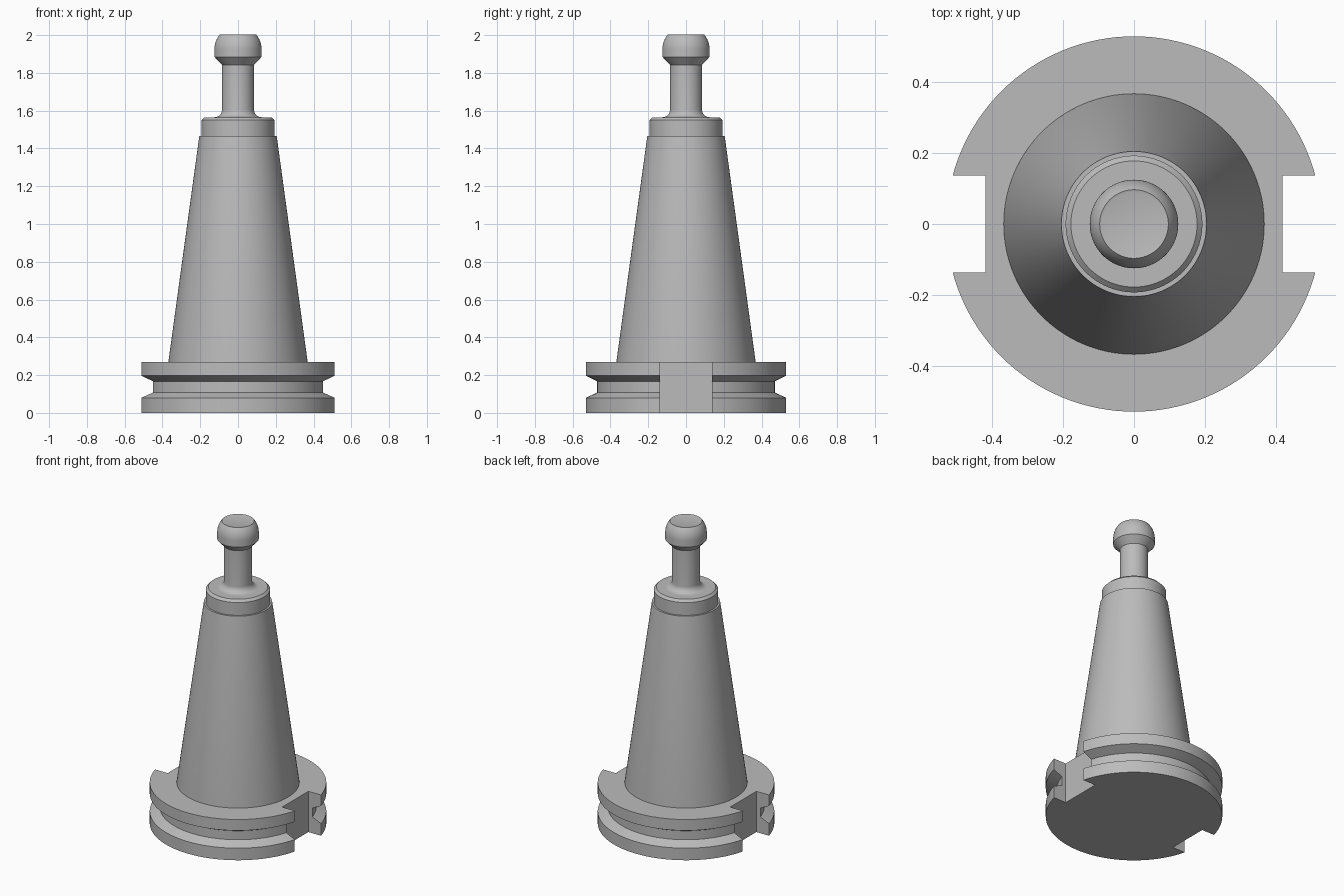
import bpy, bmesh
from math import sin, cos, pi, radians

if "Cube" in bpy.data.objects:
    bpy.data.objects.remove(bpy.data.objects["Cube"], do_unlink=True)

steel = bpy.data.materials.new("plain grey steel")
steel.use_nodes = True
GREY = (0.5, 0.5, 0.5, 1)
steel.diffuse_color = GREY
steel.node_tree.nodes["Principled BSDF"].inputs["Base Color"].default_value = GREY


def arc(r, z, radius, start, end, steps=8):
    """Profile points along an arc, angles in degrees."""
    angles = [radians(start + (end - start) * i / steps) for i in range(steps + 1)]
    return [(r + radius * cos(a), z + radius * sin(a)) for a in angles]


def lathe(name, profile, segments=128):
    """Solid of revolution around z, closed by flat caps."""
    bm = bmesh.new()
    rings = [[bm.verts.new((r * cos(2 * pi * i / segments), r * sin(2 * pi * i / segments), z))
              for i in range(segments)] for r, z in profile]
    for low, high in zip(rings, rings[1:]):
        for i in range(segments):
            j = (i + 1) % segments
            bm.faces.new((low[i], low[j], high[j], high[i]))
    bm.faces.new(rings[0][::-1])
    bm.faces.new(rings[-1])
    bmesh.ops.recalc_face_normals(bm, faces=bm.faces)
    mesh = bpy.data.meshes.new(name)
    bm.to_mesh(mesh)
    bm.free()
    obj = bpy.data.objects.new(name, mesh)
    bpy.context.collection.objects.link(obj)
    mesh.materials.append(steel)
    return obj


def activate(obj):
    bpy.ops.object.select_all(action='DESELECT')
    obj.select_set(True)
    bpy.context.view_layer.objects.active = obj


# Flange with its gripper groove
flange = lathe("flange", [(0.53, 0), (0.53, 0.08), (0.47, 0.108), (0.47, 0.167),
                          (0.53, 0.197), (0.53, 0.27)])

# Drive slots cut through both sides of the flange
for side in (1, -1):
    bpy.ops.mesh.primitive_cube_add(size=1, location=(side * 0.57, 0, 0.135))
    cutter = bpy.context.object
    cutter.name = "slot_cutter"
    cutter.scale = (0.3, 0.274, 0.6)
    cutter.hide_render = True
    activate(flange)
    cut = flange.modifiers.new("drive_slot", 'BOOLEAN')
    cut.operation = 'DIFFERENCE'
    cut.solver = 'EXACT'
    cut.object = cutter
    bpy.ops.object.modifier_apply(modifier=cut.name)
    bpy.data.objects.remove(cutter, do_unlink=True)

# Tapered shank
shank = lathe("tapered_shank", [(0.368, 0.25), (0.368, 0.275), (0.205, 1.465)])

# Chamfered collar
collar = lathe("collar", [(0.193, 1.45), (0.193, 1.55), (0.178, 1.565)])

# Pull stud: filleted foot, neck and rounded knob
stud = lathe("pull_stud", [(0.125, 1.555)] + arc(0.125, 1.605, 0.04, 270, 180)
             + [(0.085, 1.843), (0.125, 1.885)]
             + arc(0.005, 1.925, 0.12, 0, 40) + [(0.09, 2.0)])

for part in (flange, shank, collar, stud):
    activate(part)
    bpy.ops.object.shade_smooth_by_angle(angle=radians(25))
